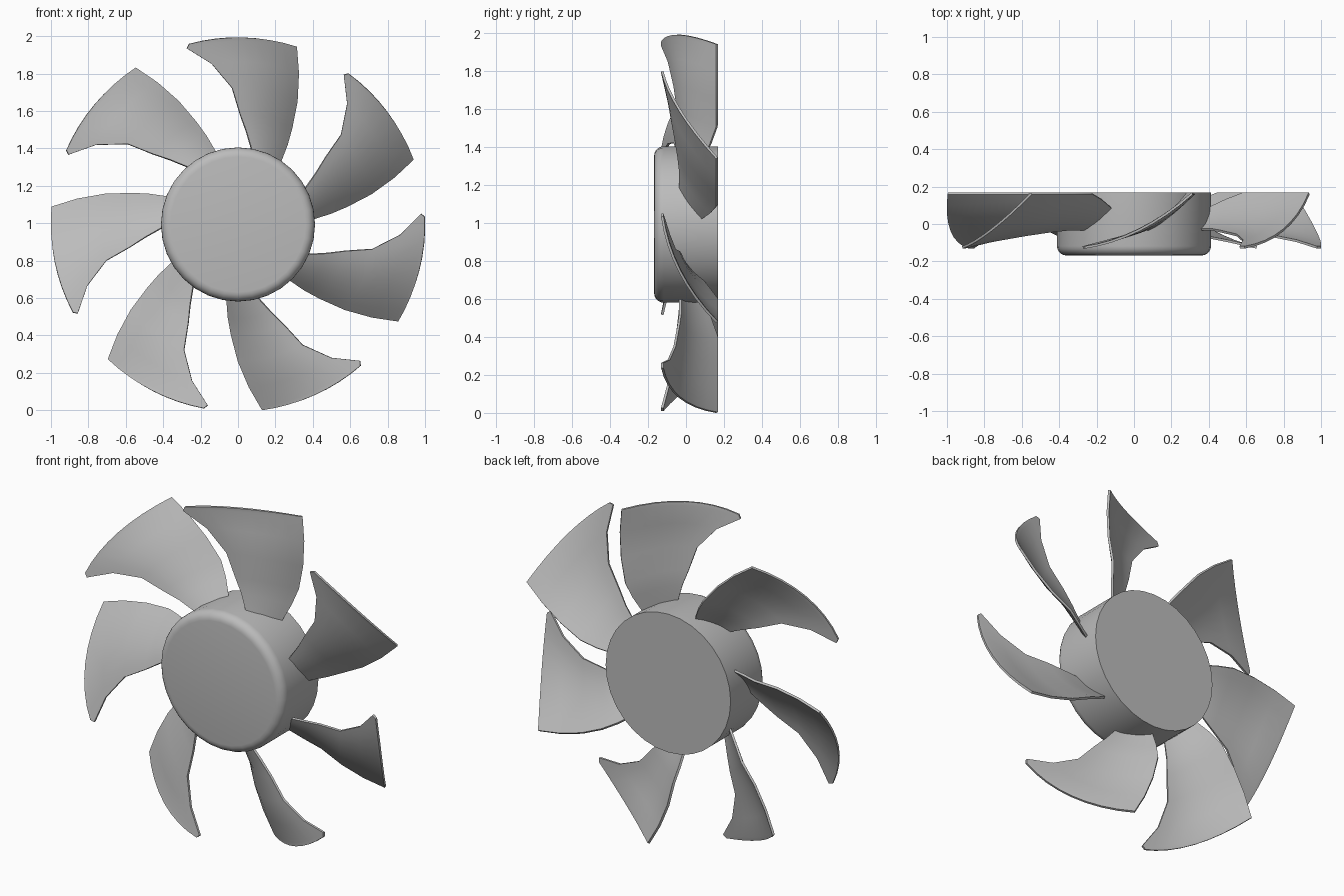
import bpy
import bmesh
from math import sin, cos, radians, pi
from mathutils import Matrix

CENTRE_Z = 0.993
HUB_R = 0.412
HALF_DEPTH = 0.168
BLADES = 7
STEPS = 8

cube = bpy.data.objects.get("Cube")
if cube:
    bpy.data.objects.remove(cube, do_unlink=True)

grey = bpy.data.materials.new("plastic grey")
grey.use_nodes = True
grey.diffuse_color = (0.5, 0.5, 0.5, 1)
grey.node_tree.nodes["Principled BSDF"].inputs["Base Color"].default_value = (0.5, 0.5, 0.5, 1)


def add_object(name, bm):
    mesh = bpy.data.meshes.new(name)
    bm.to_mesh(mesh)
    bm.free()
    mesh.materials.append(grey)
    obj = bpy.data.objects.new(name, mesh)
    bpy.context.collection.objects.link(obj)
    obj.location.z = CENTRE_Z
    return obj


def activate(obj):
    bpy.ops.object.select_all(action='DESELECT')
    obj.select_set(True)
    bpy.context.view_layer.objects.active = obj


# Hub: a drum with a rounded front rim
bm = bmesh.new()
bmesh.ops.create_cone(bm, cap_ends=True, segments=32, radius1=HUB_R, radius2=HUB_R,
                      depth=2 * HALF_DEPTH, matrix=Matrix.Rotation(pi / 2, 4, 'X'))
rim = [e for e in bm.edges if all(v.co.y < 0 for v in e.verts)]
bmesh.ops.bevel(bm, geom=rim, offset=0.05, segments=5, profile=0.5, affect='EDGES')
bmesh.ops.recalc_face_normals(bm, faces=bm.faces)
hub = add_object("hub", bm)
activate(hub)
bpy.ops.object.shade_smooth_by_angle(angle=radians(35))

# Blade stations: radius, leading angle, trailing angle, leading y, trailing y, sag
stations = [
    (0.39, 78.5, 55.5, -0.03, 0.08, 0.04),
    (0.50, 85.0, 58.5, -0.03, 0.13, 0.08),
    (0.59, 89.0, 61.0, -0.04, 0.163, 0.12),
    (0.73, 92.5, 64.5, -0.06, 0.163, 0.15),
    (0.87, 99.3, 68.3, -0.09, 0.163, 0.18),
    (0.98, 106.2, 71.4, -0.125, 0.163, 0.21),
    (1.0, 105.2, 71.9, -0.125, 0.163, 0.21),
]

# First blade: a swept, twisted sheet lofted between the stations
bm = bmesh.new()
rows = []
for r, lead, trail, y_lead, y_trail, sag in stations:
    row = []
    for i in range(STEPS + 1):
        u = i / STEPS
        a = radians(lead + (trail - lead) * u)
        y = y_lead + (y_trail - y_lead) * u - sag * u * (1 - u)
        row.append(bm.verts.new((r * cos(a), y, r * sin(a))))
    rows.append(row)
for low, high in zip(rows, rows[1:]):
    for i in range(STEPS):
        bm.faces.new((low[i], low[i + 1], high[i + 1], high[i]))
blade = add_object("blade_1", bm)
solid = blade.modifiers.new("thickness", 'SOLIDIFY')
solid.thickness = 0.013
solid.offset = 0
activate(blade)
bpy.ops.object.modifier_apply(modifier=solid.name)
bpy.ops.object.shade_smooth_by_angle(angle=radians(30))

# Remaining blades, evenly spaced around the hub
for k in range(1, BLADES):
    other = bpy.data.objects.new(f"blade_{k + 1}", blade.data)
    bpy.context.collection.objects.link(other)
    other.location.z = CENTRE_Z
    other.rotation_euler.y = 2 * pi * k / BLADES
